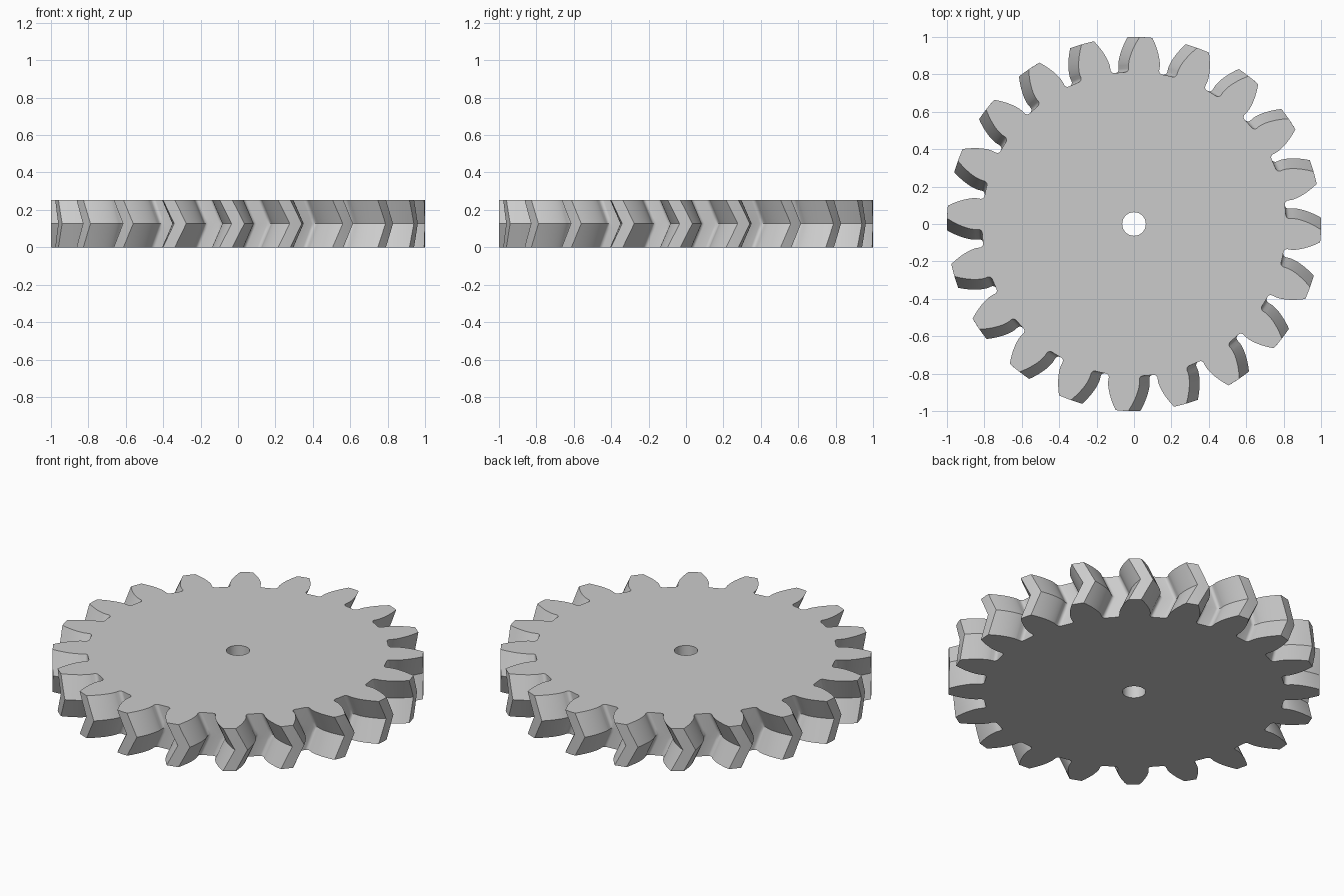
import bpy, bmesh, math

cube = bpy.data.objects.get("Cube")
if cube:
    bpy.data.objects.remove(cube, do_unlink=True)

# Gear proportions
TEETH = 20
HELIX = math.radians(25)
HEIGHT = 0.253
BORE = 0.063
module = 1 / (TEETH / 2 / math.cos(HELIX) + 1)
pitch_r = 1 - module
root_r = pitch_r - 1.25 * module
pressure = math.atan(math.tan(math.radians(20)) / math.cos(HELIX))
base_r = pitch_r * math.cos(pressure)
twist = HEIGHT / 2 * math.tan(HELIX) / pitch_r
FILLET = 0.02


def involute(angle):
    return math.tan(angle) - angle


def half_tooth():
    """Polar points (radius, angle) from the root, up the flank, to the tip."""
    base_half = math.pi / (2 * TEETH) + involute(pressure)
    # rounded root corner, tangent to the root circle and the radial flank
    centre_r = root_r + FILLET
    centre_a = base_half + math.asin(FILLET / centre_r)
    cx, cy = centre_r * math.cos(centre_a), centre_r * math.sin(centre_a)
    pts = []
    for i in range(6):
        a = centre_a + math.pi + (base_half - math.pi / 2 - centre_a - math.pi) * i / 5
        if i == 0:
            a = centre_a + math.pi
        else:
            a = centre_a + math.pi + (math.pi / 2 + base_half - centre_a) * i / 5
        x, y = cx + FILLET * math.cos(a), cy + FILLET * math.sin(a)
        pts.append((math.hypot(x, y), math.atan2(y, x)))
    # involute flank
    for i in range(11):
        r = base_r + (1 - base_r) * (i / 10) ** 1.5
        pts.append((r, base_half - involute(math.acos(min(1, base_r / r)))))
    return pts


def gear_profile():
    half = half_tooth()
    tooth = [(r, -a) for r, a in half] + [(1, 0)] + half[::-1]
    tooth.append((root_r, math.pi / TEETH))
    step = 2 * math.pi / TEETH
    return [(r, a + k * step) for k in range(TEETH) for r, a in tooth]


def ring(bm, polar, z, turn=0):
    return [bm.verts.new((r * math.cos(a + turn), r * math.sin(a + turn), z)) for r, a in polar]


def bridge(bm, low, high, flip=False):
    faces = []
    n = len(low)
    for i in range(n):
        j = (i + 1) % n
        quad = [low[i], low[j], high[j], high[i]]
        faces.append(bm.faces.new(quad[::-1] if flip else quad))
    return faces


def loop_edges(bm, verts):
    return [bm.edges.get((verts[i - 1], verts[i])) for i in range(len(verts))]


bm = bmesh.new()
profile = gear_profile()
circle = [(BORE, 2 * math.pi * i / 48) for i in range(48)]

# Herringbone teeth: the profile turns forward to mid height, then back
LAYERS = 8
outer = []
for i in range(LAYERS + 1):
    t = i / LAYERS
    outer.append(ring(bm, profile, HEIGHT * t, -twist * abs(2 * t - 1)))
for low, high in zip(outer, outer[1:]):
    bridge(bm, low, high)

# Bore
bore = [ring(bm, circle, z) for z in (0, HEIGHT)]
bridge(bm, bore[0], bore[1], flip=True)

# Flat end faces
for rim, hole, up in ((outer[0], bore[0], -1), (outer[-1], bore[1], 1)):
    bmesh.ops.triangle_fill(bm, use_beauty=True, normal=(0, 0, up),
                            edges=loop_edges(bm, rim) + loop_edges(bm, hole))
bmesh.ops.recalc_face_normals(bm, faces=bm.faces)

mesh = bpy.data.meshes.new("herringbone_gear")
bm.to_mesh(mesh)
bm.free()
gear = bpy.data.objects.new("herringbone_gear", mesh)
bpy.context.collection.objects.link(gear)

# Plain grey metal
grey = bpy.data.materials.new("light_grey")
grey.use_nodes = True
colour = (0.6, 0.6, 0.6, 1)
grey.diffuse_color = colour
grey.node_tree.nodes["Principled BSDF"].inputs["Base Color"].default_value = colour
mesh.materials.append(grey)

bpy.ops.object.select_all(action="DESELECT")
gear.select_set(True)
bpy.context.view_layer.objects.active = gear
bpy.ops.object.shade_smooth_by_angle(angle=math.radians(25))
